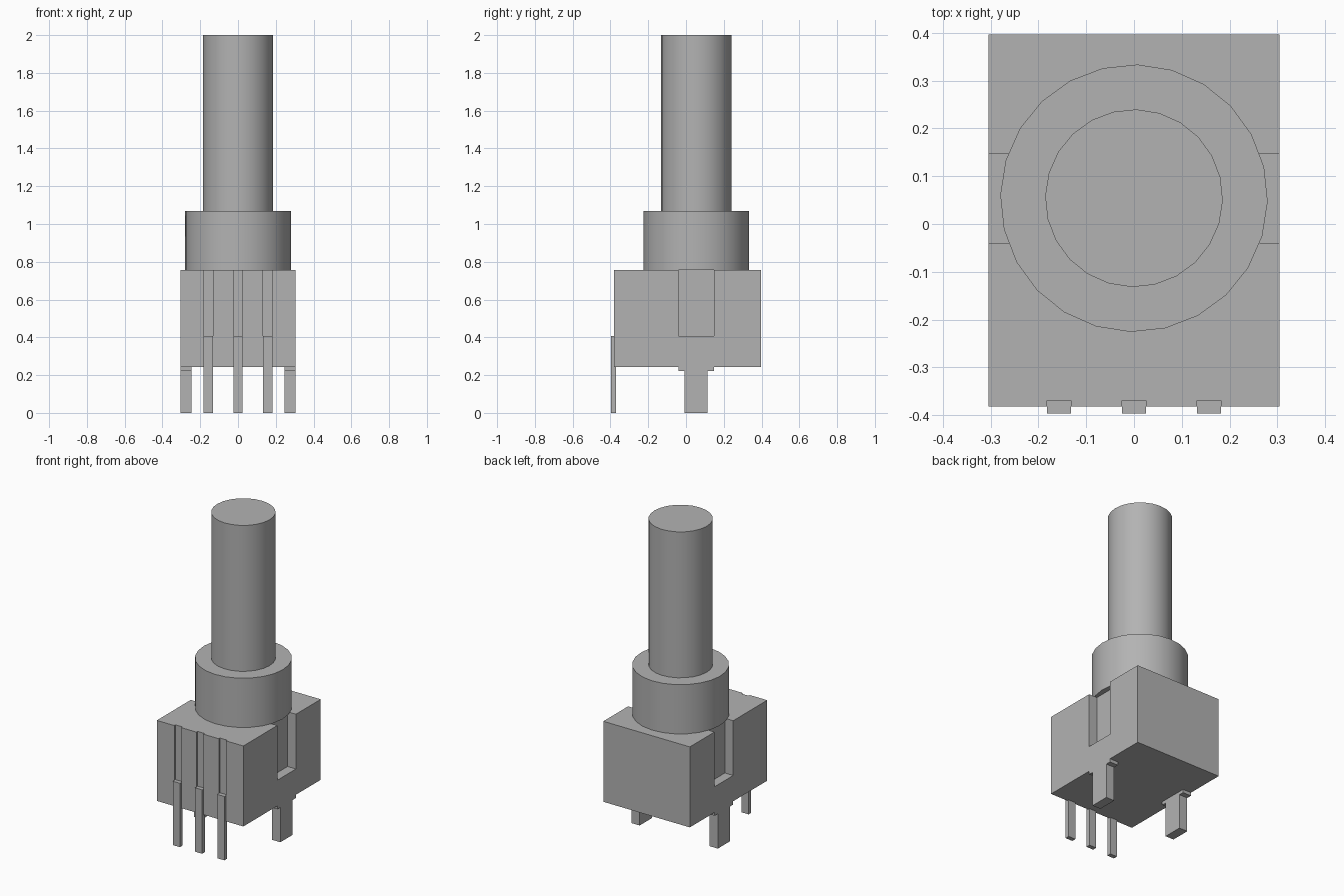
import bpy
from math import radians

if "Cube" in bpy.data.objects:
    bpy.data.objects.remove(bpy.data.objects["Cube"], do_unlink=True)

# Single grey finish
grey = bpy.data.materials.new("mid_grey")
grey.use_nodes = True
tone = (0.45, 0.45, 0.45, 1)
grey.diffuse_color = tone
grey.node_tree.nodes["Principled BSDF"].inputs["Base Color"].default_value = tone


def box(name, x, y, z):
    """Box from (low, high) ranges on each axis."""
    ranges = (x, y, z)
    bpy.ops.mesh.primitive_cube_add(size=1, location=[(a + b) / 2 for a, b in ranges])
    ob = bpy.context.object
    ob.name = name
    ob.scale = [b - a for a, b in ranges]
    bpy.ops.object.transform_apply(location=False, rotation=False, scale=True)
    ob.data.materials.append(grey)
    return ob


def cylinder(name, radius, low, high):
    bpy.ops.mesh.primitive_cylinder_add(
        vertices=24, radius=radius, depth=high - low,
        location=(0, AXIS_Y, (low + high) / 2), rotation=(0, 0, radians(-1.5)))
    ob = bpy.context.object
    ob.name = name
    ob.data.materials.append(grey)
    bpy.ops.object.shade_smooth_by_angle(angle=radians(30))
    return ob


def cut(target, cutter):
    mod = target.modifiers.new(cutter.name, "BOOLEAN")
    mod.operation = "DIFFERENCE"
    mod.solver = "EXACT"
    mod.object = cutter
    bpy.context.view_layer.objects.active = target
    bpy.ops.object.modifier_apply(modifier=mod.name)
    bpy.data.objects.remove(cutter, do_unlink=True)


AXIS_Y = 0.054
BOTTOM, TOP, LEDGE = 0.243, 0.756, 0.407
HALF, INNER = 0.305, 0.246
SLOT_Y = (-0.04, 0.148)

# Housing, shaft collar and shaft
housing = box("housing", (-HALF, HALF), (-0.382, 0.397), (BOTTOM, TOP))
cylinder("collar", 0.28, TOP, 1.07)
cylinder("shaft", 0.186, 1.07, 2.0)

# Side slots with shouldered mounting legs beneath
for side, s in (("left", 1), ("right", -1)):
    x = sorted((s * INNER, s * HALF))
    cut(housing, box("slot_cutter", sorted((s * INNER, s * 0.4)), SLOT_Y, (LEDGE, 0.9)))
    box(side + "_leg_shoulder", x, SLOT_Y, (0.222, BOTTOM))
    box(side + "_mounting_leg", x, (-0.009, 0.115), (0, 0.222))

# Front terminal pins, each under a shallow groove
for name, x in (("right", -0.157), ("middle", 0), ("left", 0.157)):
    span = (x - 0.025, x + 0.025)
    cut(housing, box("groove_cutter", span, (-0.45, -0.37), (LEDGE, 0.9)))
    box(name + "_terminal_pin", span, (-0.397, -0.37), (0, LEDGE))
